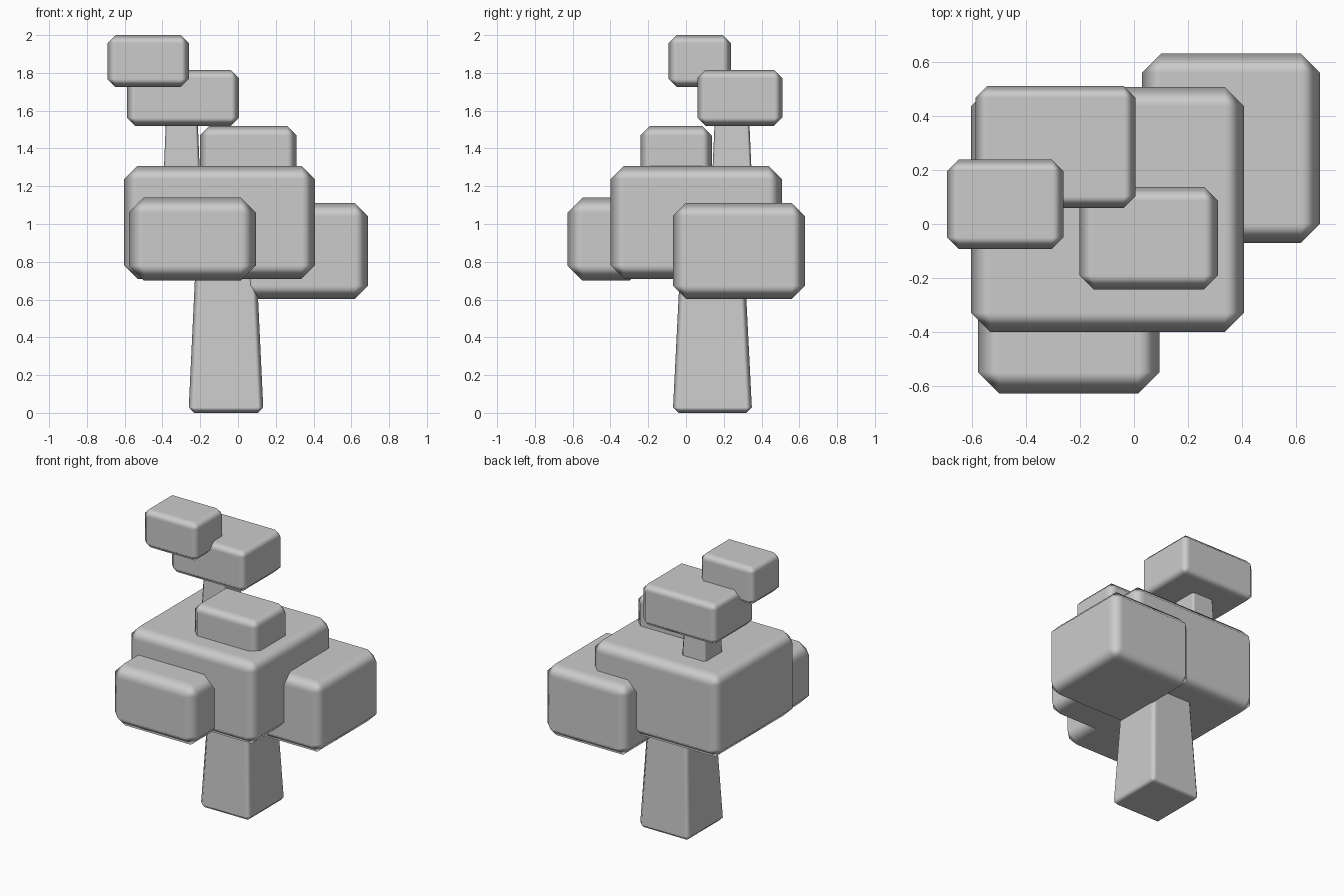
import bpy, bmesh

if "Cube" in bpy.data.objects:
    bpy.data.objects.remove(bpy.data.objects["Cube"])


def chamfered_box(name, lo, hi, bevel, top_scale=1.0):
    """Box from corner lo to corner hi, tapered to top_scale, with soft chamfers."""
    bm = bmesh.new()
    bmesh.ops.create_cube(bm, size=1.0)
    size = [b - a for a, b in zip(lo, hi)]
    for v in bm.verts:
        taper = top_scale if v.co.z > 0 else 1.0
        v.co.x *= size[0] * taper
        v.co.y *= size[1] * taper
        v.co.z *= size[2]
    for f in bm.faces:
        f.smooth = True
    mesh = bpy.data.meshes.new(name)
    bm.to_mesh(mesh)
    bm.free()
    obj = bpy.data.objects.new(name, mesh)
    obj.location = [(a + b) / 2 for a, b in zip(lo, hi)]
    bpy.context.collection.objects.link(obj)
    # single chamfer with normals hardened so the big faces read flat
    mod = obj.modifiers.new("chamfer", 'BEVEL')
    mod.width = bevel
    mod.segments = 1
    mod.limit_method = 'NONE'
    mod.harden_normals = True
    return obj


# Trunk and the upper branch
chamfered_box("trunk", (-0.262, -0.07, 0.0), (0.135, 0.35, 1.0), 0.03, 0.76)
chamfered_box("upper_branch", (-0.40, 0.132, 1.1), (-0.195, 0.355, 1.65), 0.015, 0.78)

# Foliage blocks
chamfered_box("foliage_main", (-0.603, -0.40, 0.71), (0.407, 0.507, 1.308), 0.071)
chamfered_box("foliage_front", (-0.578, -0.628, 0.70), (0.095, -0.22, 1.14), 0.08)
chamfered_box("foliage_right", (0.03, -0.07, 0.603), (0.688, 0.63, 1.112), 0.07)
chamfered_box("foliage_top_small", (-0.202, -0.242, 1.2), (0.311, 0.137, 1.52), 0.052)
chamfered_box("foliage_upper", (-0.587, 0.06, 1.52), (0.005, 0.51, 1.816), 0.043)
chamfered_box("foliage_crown", (-0.692, -0.092, 1.725), (-0.26, 0.238, 2.0), 0.043)
